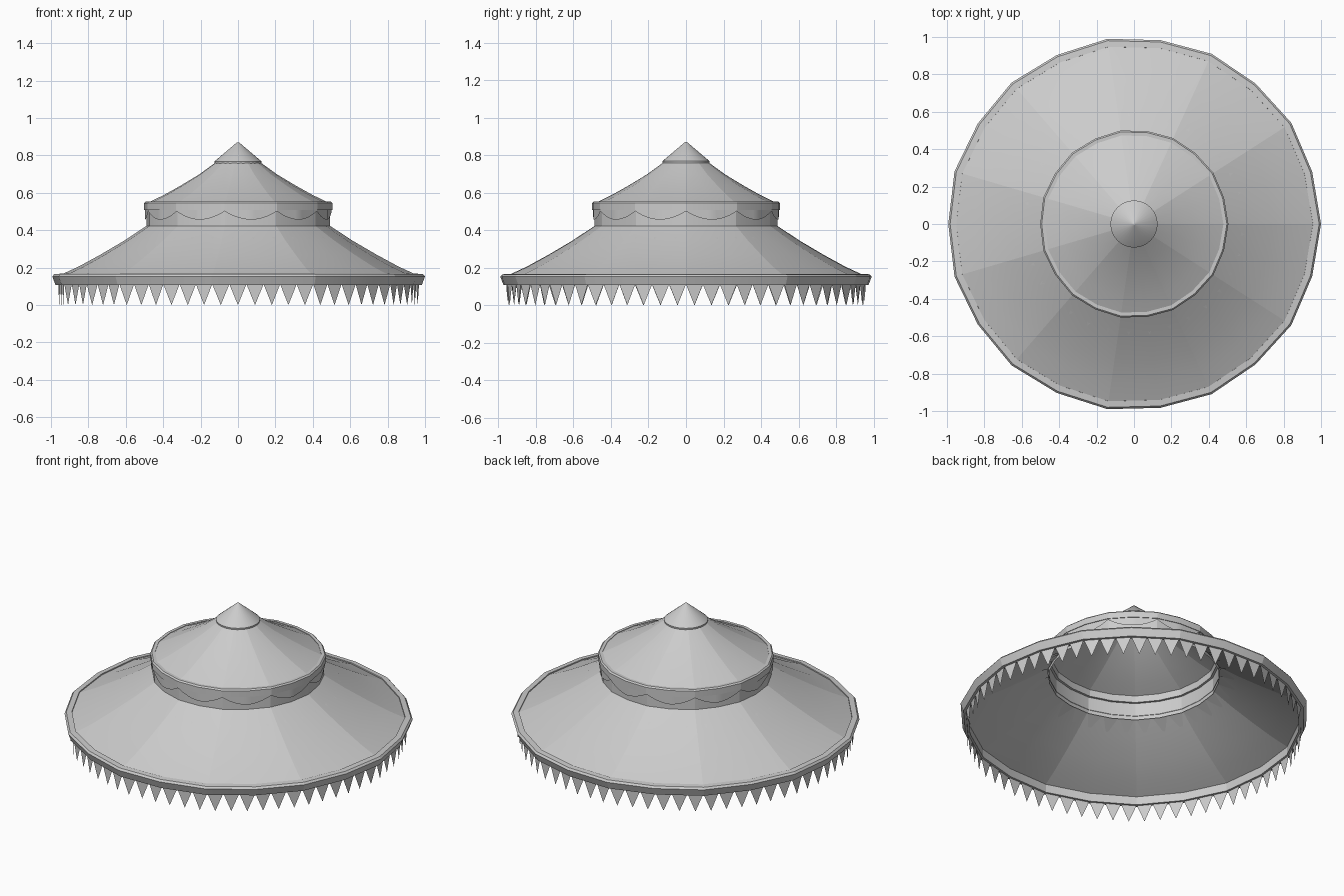
import bpy, bmesh, math

if "Cube" in bpy.data.objects:
    bpy.data.objects.remove(bpy.data.objects["Cube"])

SEG = 11          # roof panels
N = SEG * 2       # each panel is split once in the middle
MID = 0.993       # radius factor of panel midpoints


def ring_point(r, t, z):
    """Point on the 22-sided outline; t counts half panels."""
    def corner(i):
        a = i * 2 * math.pi / N
        k = r * (MID if i % 2 else 1.0)
        return k * math.cos(a), k * math.sin(a)
    i = math.floor(t + 1e-9)
    f = t - i
    a, b = corner(i), corner(i + 1)
    return (a[0] + (b[0] - a[0]) * f, a[1] + (b[1] - a[1]) * f, z)


def finish(name, bm):
    me = bpy.data.meshes.new(name)
    bm.to_mesh(me)
    bm.free()
    ob = bpy.data.objects.new(name, me)
    bpy.context.collection.objects.link(ob)
    return ob


def panel_ring(name, profile, closed=False):
    """Sweep an (r, z) profile around the outline, with creases at the ribs."""
    bm = bmesh.new()
    cols = [[bm.verts.new(ring_point(r, i, z)) for r, z in profile] for i in range(N)]
    m = len(profile)
    for i in range(N):
        a, b = cols[i], cols[(i + 1) % N]
        for j in range(m if closed else m - 1):
            k = (j + 1) % m
            bm.faces.new((a[j], b[j], b[k], a[k])).smooth = True
    for i in range(0, N, 2):
        s = set(cols[i])
        for e in bm.edges:
            if e.verts[0] in s and e.verts[1] in s:
                e.smooth = False
    if closed:
        for j in range(m):
            for i in range(N):
                bm.edges.get((cols[i][j], cols[(i + 1) % N][j])).smooth = False
        bmesh.ops.recalc_face_normals(bm, faces=bm.faces)
    return finish(name, bm)


def pennants(name, count, r0, z0, r1, z1):
    """Row of flat triangular flags."""
    bm = bmesh.new()
    w = N / count
    for i in range(count):
        bm.faces.new([bm.verts.new(p) for p in (
            ring_point(r0, i * w, z0),
            ring_point(r1, (i + 0.5) * w, z1),
            ring_point(r0, (i + 1) * w, z0))]).normal_flip()
    return finish(name, bm)


# Lower roof with its rim and fringe
panel_ring("lower_roof", [(0.97, 0.155), (0.86, 0.205), (0.74, 0.27), (0.61, 0.346), (0.49, 0.425)])
panel_ring("lower_rim", [(0.983, 0.108), (1.0, 0.153), (0.99, 0.165), (0.957, 0.168), (0.955, 0.108)], True)
pennants("lower_fringe", 66, 0.968, 0.112, 0.968, 0.0)

# Drum between the roofs, with the flared fringe at its foot
panel_ring("drum", [(0.492, 0.40), (0.492, 0.525)])
pennants("drum_fringe", 33, 0.497, 0.415, 0.603, 0.352)

# Scalloped drapes hanging around the drum
bm = bmesh.new()
STEPS = 12
for s in range(SEG):
    prev = None
    for i in range(STEPS + 1):
        u = i / STEPS
        t = 2 * (s + u)
        cur = [bm.verts.new(ring_point(0.501, t, z))
               for z in (0.515, 0.502 - 0.045 * 4 * u * (1 - u))]
        if prev:
            bm.faces.new((prev[1], cur[1], cur[0], prev[0])).smooth = True
        prev = cur
finish("scalloped_drapes", bm)

# Upper roof and rim
panel_ring("upper_roof", [(0.49, 0.545), (0.40, 0.588), (0.31, 0.638), (0.21, 0.698), (0.11, 0.77)])
panel_ring("upper_rim", [(0.505, 0.508), (0.505, 0.546), (0.497, 0.554), (0.478, 0.554), (0.478, 0.508)], True)

# Round peak cap
bm = bmesh.new()
profile = [(0.115, 0.752), (0.125, 0.757), (0.126, 0.768), (0.008, 0.868), (0.0, 0.871)]
vs = [bm.verts.new((r, 0, z)) for r, z in profile]
es = [bm.edges.new(p) for p in zip(vs, vs[1:])]
bmesh.ops.spin(bm, geom=vs + es, cent=(0, 0, 0), axis=(0, 0, 1), angle=2 * math.pi, steps=32)
bmesh.ops.remove_doubles(bm, verts=bm.verts, dist=1e-4)
bmesh.ops.recalc_face_normals(bm, faces=bm.faces)
cap = finish("peak_cap", bm)
bpy.context.view_layer.objects.active = cap
cap.select_set(True)
bpy.ops.object.shade_smooth_by_angle(angle=math.radians(30))
